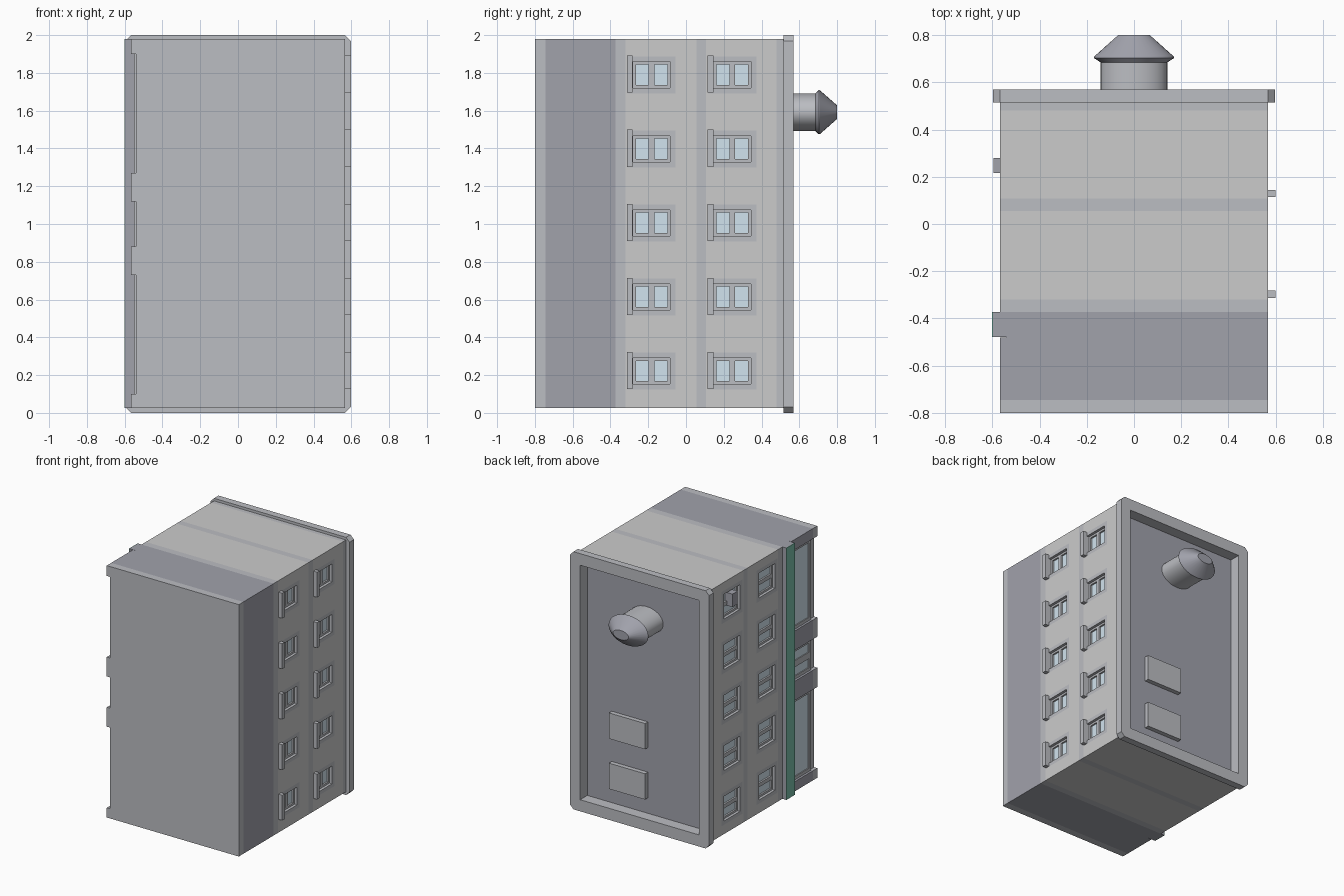
import bpy, bmesh, math

if "Cube" in bpy.data.objects:
    bpy.data.objects.remove(bpy.data.objects["Cube"])

def mat(name, r, g, b):
    m = bpy.data.materials.new(name)
    m.diffuse_color = (r, g, b, 1)
    m.use_nodes = True
    m.node_tree.nodes["Principled BSDF"].inputs["Base Color"].default_value = m.diffuse_color
    return m

LIGHT = mat("light_wall", .69, .69, .69)
GREY = mat("grey_trim", .5, .51, .54)
SLATE = mat("slate", .355, .36, .41)
GLASS = mat("glass", .64, .77, .86)
GREEN = mat("green", .2, .52, .4)

def finish(name, bm, m):
    bmesh.ops.recalc_face_normals(bm, faces=bm.faces)
    me = bpy.data.meshes.new(name)
    bm.to_mesh(me)
    bm.free()
    me.materials.append(m)
    ob = bpy.data.objects.new(name, me)
    bpy.context.collection.objects.link(ob)
    return ob

def boxes(name, m, specs):
    """One object from boxes given as (x0, x1, y0, y1, z0, z1)."""
    bm = bmesh.new()
    for s in specs:
        vs = bmesh.ops.create_cube(bm, size=1)["verts"]
        for v in vs:
            for i in range(3):
                v.co[i] = (s[2*i] + s[2*i+1]) / 2 + v.co[i] * abs(s[2*i+1] - s[2*i])
    return finish(name, bm, m)

def ring(bm, outer, inner, a, b, axis):
    """Frame between two equal-length loops, extruded from a to b along axis."""
    def put(p, d):
        return bm.verts.new((d, p[0], p[1]) if axis == "x" else (p[0], d, p[1]))
    loops = [[put(p, d) for p in l] for l, d in ((outer, a), (outer, b), (inner, b), (inner, a))]
    n = len(outer)
    for k in range(4):
        p, q = loops[k], loops[(k + 1) % 4]
        for i in range(n):
            j = (i + 1) % n
            bm.faces.new((p[i], p[j], q[j], q[i]))

def rect(u0, u1, v0, v1, g=0):
    return [(u0+g, v0+g), (u1-g, v0+g), (u1-g, v1-g), (u0+g, v1-g)]

def cham(u0, u1, v0, v1, c):
    return [(u0+c, v0), (u1-c, v0), (u1, v0+c), (u1, v1-c), (u1-c, v1), (u0+c, v1), (u0, v1-c), (u0, v0+c)]

X, Z0, Z1 = .567, .025, 1.98
XR = -.54                                    # back plane of the shop recesses

# ground storey, with pillars left standing between the shop openings
pillars = [(Z0, .1), (.73, .88), (1.12, 1.27), (1.9, Z1)]
boxes("base_plinth", GREY, [(XR, X, -.8, -.745, Z0, Z1)] + [(-X, XR, -.8, -.745, a, b) for a, b in pillars])
boxes("ground_storey", SLATE, [(XR, X, -.745, -.373, Z0, Z1)] + [(-X, XR, -.745, -.48, a, b) for a, b in pillars])
boxes("shop_fascia", SLATE, [(-.597, XR, -.478, -.373, Z0, Z1)])
boxes("shop_sign", GREEN, [(-.601, -.597, -.478, -.373, Z0, Z1)])

# upper storeys and trim bands
boxes("lower_band", GREY, [(-X, X, -.373, -.32, Z0, Z1)])
walls = [boxes("storey_wall_1", LIGHT, [(-X, X, -.32, .055, Z0, Z1)]),
         boxes("storey_wall_2", LIGHT, [(-X, X, .107, .48, Z0, Z1)])]
boxes("middle_band", GREY, [(-X, X, .055, .107, Z0, Z1)])

# windows: five columns on each long side, two storeys
cols = [.222 + .392 * i for i in range(5)]
cuts, panes, sills = [], [], []
fr = bmesh.new()
for side, hz in ((1, .098), (-1, .125)):
    for y0, y1 in ((-.31, -.055), (.117, .372)):
        for z in cols:
            za, zb = z - hz, z + hz
            cuts.append((side*.52, side*.6, y0, y1, za, zb))
            o, i = rect(y0, y1, za, zb), rect(y0, y1, za, zb, .029)
            ring(fr, o, i, side*.52, side*X, "x")
            ym = (y0 + y1) / 2
            g = .029
            if side > 0:      # panes stacked along y
                halves = [(y0+g, ym, za+g, zb-g), (ym, y1-g, za+g, zb-g)]
                sills.append((.55, .599, y0-.003, y0+.028, za+.003, zb+.003))
            else:             # panes stacked along z
                halves = [(y0+g, y1-g, za+g, z), (y0+g, y1-g, z, zb-g)]
            for h in halves:
                ring(fr, rect(*h), rect(*h, .015), side*.522, side*.546, "x")
            panes.append((side*.521, side*.533, y0+g, y1-g, za+g, zb-g))
cutter = boxes("window_cutter", GREY, cuts)
cutter.hide_render = True
for w in walls:
    md = w.modifiers.new("cut", "BOOLEAN")
    md.operation, md.solver, md.object = "DIFFERENCE", "EXACT", cutter
    bpy.context.view_layer.objects.active = w
    bpy.ops.object.modifier_apply(modifier="cut")
bpy.data.objects.remove(cutter)
finish("window_frames", fr, GREY)
boxes("window_panes", GLASS, panes)
boxes("window_sills", GREY, sills)
boxes("air_conditioner", SLATE, [(-.595, -.53, .217, .28, 1.77, 1.87)])

# shop windows and door
sf, glass = bmesh.new(), []
for z0, z1, n in ((.1, .73, 1), (.88, 1.12, 2), (1.27, 1.9, 1)):
    w = (z1 - z0) / n
    for k in range(n):
        r = (-.745, -.48, z0 + k*w, z0 + (k+1)*w)
        ring(sf, rect(*r), rect(*r, .025), XR + .005, XR - .01, "x")
        glass.append((XR - .003, XR + .01, *r))
finish("shop_frames", sf, GREY)
boxes("shop_glass", GLASS, glass)

# parapet with chamfered corners around a sunken roof
boxes("roof_floor", SLATE, [(-.53, .53, .46, .482, .05, 1.95)])
pb = bmesh.new()
inner = rect(-.51, .51, .09, 1.91)
ring(pb, rect(-X, X, Z0, Z1), inner, .48, .515, "y")
inner8 = cham(-.51, .51, .09, 1.91, .0005)
ring(pb, cham(-.597, .597, 0, 2, .03), inner8, .515, .57, "y")
finish("parapet", pb, GREY)
boxes("roof_boxes", GREY, [(-.01, .30, .48, .517, z-.1, z+.1) for z in (.31, .70)])

# oval roof vent with a conical cap
def oval_stack(name, m, prof, n=32):
    bm = bmesh.new()
    rows = [[bm.verts.new((rx*math.cos(t), y, 1.592 + rz*math.sin(t)))
             for t in (2*math.pi*k/n for k in range(n))] for y, rx, rz in prof]
    for p, q in zip(rows, rows[1:]):
        for i in range(n):
            j = (i + 1) % n
            bm.faces.new((p[i], p[j], q[j], q[i]))
    bm.faces.new(rows[0])
    bm.faces.new(rows[-1])
    ob = finish(name, bm, m)
    bpy.ops.object.select_all(action="DESELECT")
    ob.select_set(True)
    bpy.context.view_layer.objects.active = ob
    bpy.ops.object.shade_smooth_by_angle(angle=math.radians(25))

oval_stack("vent_pipe", GREY, [(.48, .142, .1), (.69, .142, .1)])
oval_stack("vent_cap", SLATE, [(.685, .142, .1), (.703, .17, .117), (.71, .168, .115), (.8, .067, .036)])
